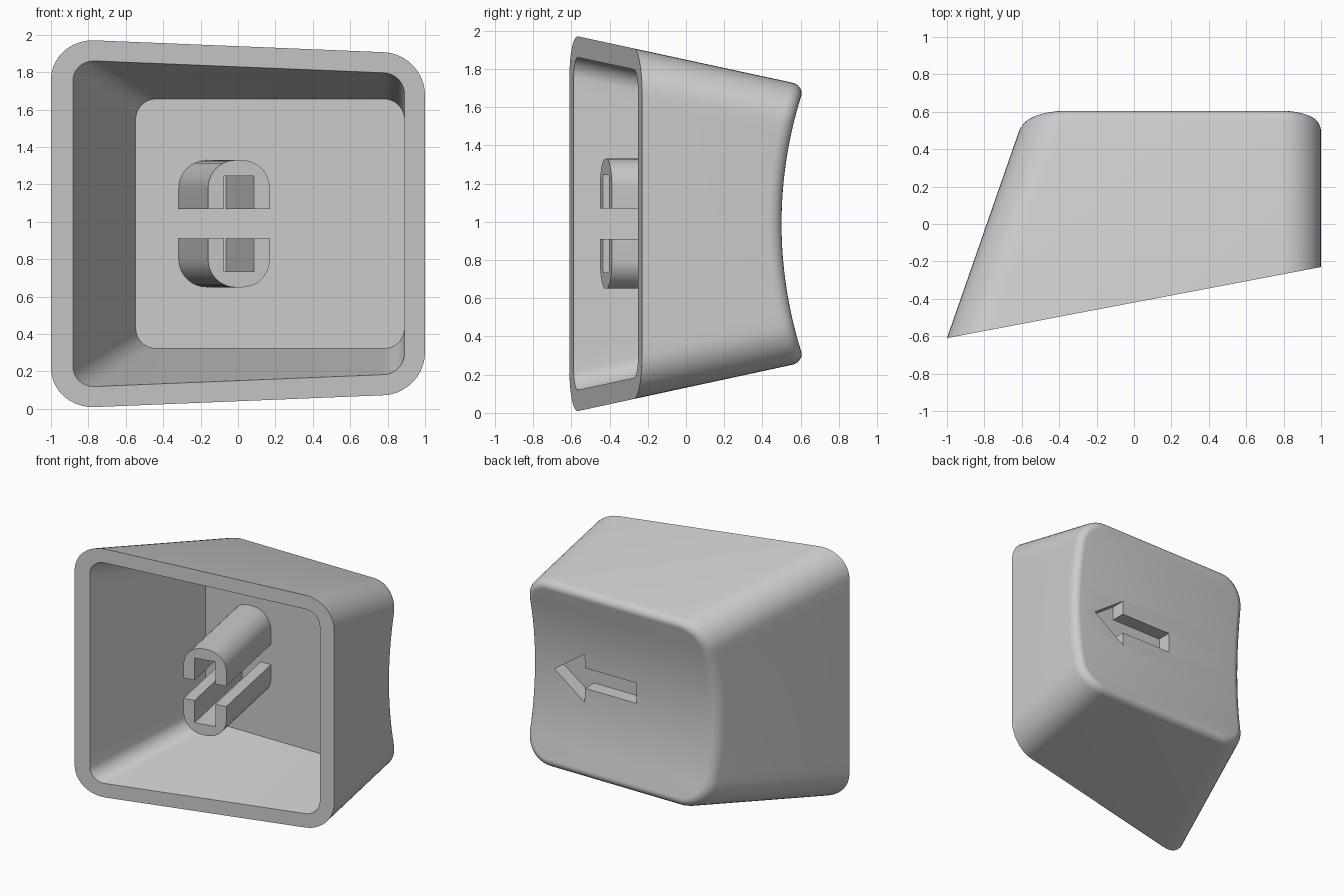
import bpy, bmesh, math
from mathutils import Vector

default = bpy.data.objects.get("Cube")
if default:
    bpy.data.objects.remove(default, do_unlink=True)

MID_Z = 0.99        # height of the symmetry plane
SLOPE = 0.19        # tilt of the open rim
ARC, SIDE = 10, 18  # segments per corner and per upright side

grey = bpy.data.materials.new("light_grey")
grey.use_nodes = True
colour = (0.6, 0.6, 0.6, 1)
grey.diffuse_color = colour
grey.node_tree.nodes["Principled BSDF"].inputs["Base Color"].default_value = colour


def make_object(name, bm):
    bmesh.ops.recalc_face_normals(bm, faces=bm.faces)
    mesh = bpy.data.meshes.new(name)
    bm.to_mesh(mesh)
    bm.free()
    mesh.materials.append(grey)
    obj = bpy.data.objects.new(name, mesh)
    bpy.context.collection.objects.link(obj)
    return obj


def activate(obj):
    bpy.ops.object.select_all(action='DESELECT')
    obj.select_set(True)
    bpy.context.view_layer.objects.active = obj


def smooth(obj):
    activate(obj)
    bpy.ops.object.shade_smooth_by_angle(angle=math.radians(32))


def prism(name, outline, place, near, far):
    """Extrude a 2D outline between two depths, placed by a function."""
    bm = bmesh.new()
    a = [bm.verts.new(place(u, z, near)) for u, z in outline]
    b = [bm.verts.new(place(u, z, far)) for u, z in outline]
    bm.faces.new(a)
    bm.faces.new(b)
    for i in range(len(a)):
        j = (i + 1) % len(a)
        bm.faces.new((a[i], a[j], b[j], b[i]))
    return make_object(name, bm)


# Depth rules for the rings
def rim(x, z):
    return SLOPE * x - 0.42


def dish(z):
    radius = 2.22
    return 0.5 + radius - math.sqrt(radius ** 2 - z ** 2)


# Half outline as (horizontal sign, vertical sign, arc cos, arc sin, side position)
def half_outline():
    arc = [math.pi / 2 * i / ARC for i in range(ARC + 1)]
    low = [(math.cos(a), -math.sin(a), -1) for a in reversed(arc)]
    side = [(1, 0, 2 * i / SIDE - 1) for i in range(1, SIDE)]
    high = [(math.cos(a), math.sin(a), 1) for a in arc]
    return low + side + high


def ring(bm, depth, inset, radius):
    """Rounded tapering section whose points each settle on a depth rule."""
    sides = []
    for sign in (1, -1):
        verts = []
        for c, s, t in half_outline():
            y = 0
            for _ in range(12):
                left = -1 + 0.348 * (y + 0.61) + inset
                right = 1 - inset
                half = 0.99 - 0.216 * (y + 0.61) - inset
                z = t * (half - radius) + s * radius
                x = right - radius + c * radius if sign > 0 else left + radius - c * radius
                y = depth(x, z)
            verts.append(bm.verts.new((x, y, z + MID_Z)))
        sides.append(verts)
    return sides[0] + sides[1][::-1]


def bridge(bm, a, b):
    for i in range(len(a)):
        j = (i + 1) % len(a)
        bm.faces.new((a[i], a[j], b[j], b[i]))


# Cap shell: cavity floor, cavity wall, rim, outer wall, rounded edge, dish
bm = bmesh.new()
rings = [ring(bm, lambda x, z: 0.375, 0.11, 0.11),
         ring(bm, rim, 0.11, 0.11),
         ring(bm, rim, 0, 0.22)]
for k in range(7):
    a = math.pi / 2 * k / 6
    inset, drop = 0.06 * (1 - math.cos(a)), 0.07 * (1 - math.sin(a))
    rings.append(ring(bm, lambda x, z: dish(z) - drop, inset, 0.22 - inset))
for a, b in zip(rings, rings[1:]):
    bridge(bm, a, b)
bm.faces.new(rings[0])
top = rings[-1]
for i in range(len(top) // 2 - 1):
    bm.faces.new((top[i], top[i + 1], top[-2 - i], top[-1 - i]))
cap = make_object("cap_shell", bm)

# Arrow recess cut into the dish
arrow = [(0.08, -0.08), (0.53, -0.08), (0.53, -0.19), (0.8, 0),
         (0.53, 0.19), (0.53, 0.08), (0.08, 0.08)]
cutter = prism("arrow_cutter", arrow, lambda u, z, d: Vector((u, d, z + MID_Z)), 0.39, 0.8)
cutter.hide_render = True
cut = cap.modifiers.new("arrow_recess", 'BOOLEAN')
cut.operation = 'DIFFERENCE'
cut.solver = 'EXACT'
cut.object = cutter
activate(cap)
bpy.ops.object.modifier_apply(modifier=cut.name)
bpy.data.objects.remove(cutter, do_unlink=True)
smooth(cap)

# Stem: two facing U-shaped posts square to the tilted rim
along = Vector((1, SLOPE, 0)).normalized()
inward = Vector((-SLOPE, 1, 0)).normalized()
start = Vector((0.005, rim(0.005, 0), MID_Z))


def stem_place(u, z, d):
    return start + along * u + inward * d + Vector((0, 0, z))


W, H, R, SLOT_W, SLOT_H, GAP = 0.168, 0.34, 0.15, 0.081, 0.255, 0.08
for name, sign in (("upper_stem", 1), ("lower_stem", -1)):
    outline = [(W, GAP)]
    for k in range(2 * ARC + 2):
        a = math.pi / 2 * (k if k <= ARC else k - 1) / ARC
        cx = W - R if k <= ARC else R - W
        outline.append((cx + R * math.cos(a), H - R + R * math.sin(a)))
    outline += [(-W, GAP), (-SLOT_W, GAP), (-SLOT_W, SLOT_H), (SLOT_W, SLOT_H), (SLOT_W, GAP)]
    smooth(prism(name, [(u, sign * z) for u, z in outline], stem_place, 0, 0.85))
